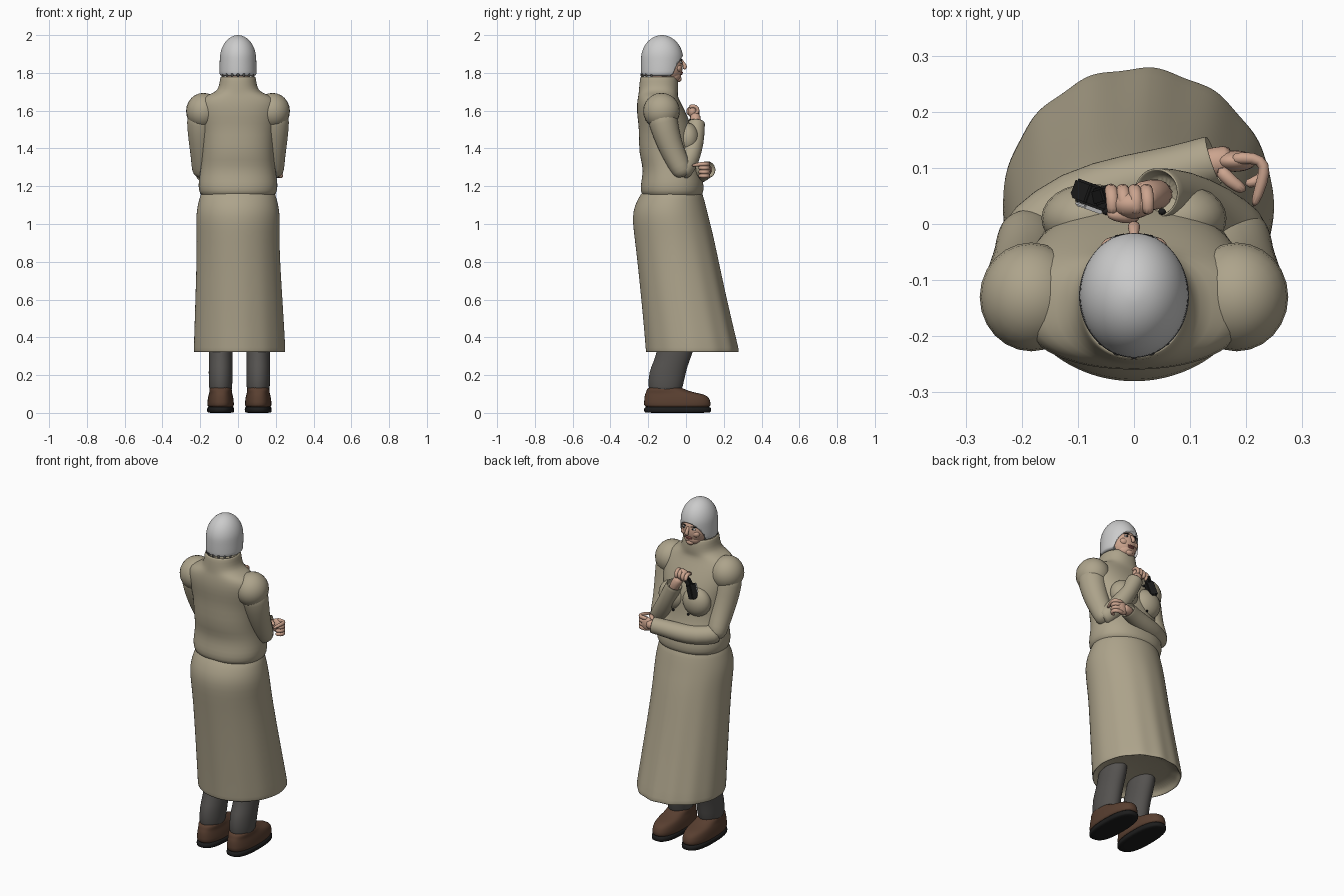
import bpy, bmesh, math
from mathutils import Vector, Matrix, Quaternion


def material(name, r, g, b):
    m = bpy.data.materials.new(name)
    m.diffuse_color = (r, g, b, 1)
    return m


COAT = material("coat_cloth", .42, .37, .26)
SKIN = material("skin", .60, .37, .27)
BROWN = material("boot_leather", .10, .05, .03)
TROUSER = material("trouser_cloth", .09, .085, .08)
BLACK = material("black", .012, .012, .012)
WHITE = material("eye_white", .75, .75, .72)
LIP = material("lips", .42, .14, .12)


def finish(name, bm, mat, levels=0):
    bmesh.ops.recalc_face_normals(bm, faces=bm.faces)
    me = bpy.data.meshes.new(name)
    bm.to_mesh(me)
    bm.free()
    for p in me.polygons:
        p.use_smooth = True
    ob = bpy.data.objects.new(name, me)
    bpy.context.collection.objects.link(ob)
    if mat:
        me.materials.append(mat)
    if levels:
        ob.modifiers.new("smooth", 'SUBSURF').levels = levels
        ob.modifiers["smooth"].render_levels = levels
    return ob


def skin_rings(bm, rings):
    vs = [[bm.verts.new(c) for c in ring] for ring in rings]
    n = len(vs[0])
    for a, b in zip(vs, vs[1:]):
        for i in range(n):
            bm.faces.new((a[i], a[(i + 1) % n], b[(i + 1) % n], b[i]))
    bm.faces.new(vs[0])
    bm.faces.new(vs[-1])


def loft(name, rows, mat, n=32, p=2.0, wave=None, levels=1):
    """Stack of superellipse rings: (z, x0, x1, y0, y1)."""
    rings = []
    for z, x0, x1, y0, y1 in rows:
        ring = []
        for i in range(n):
            a = 2 * math.pi * i / n
            c, s = math.cos(a), math.sin(a)
            k = 1 + (wave(a, z) if wave else 0)
            ring.append(((x0 + x1) / 2 + (x1 - x0) / 2 * k * math.copysign(abs(c) ** (2 / p), c),
                         (y0 + y1) / 2 + (y1 - y0) / 2 * k * math.copysign(abs(s) ** (2 / p), s), z))
        rings.append(ring)
    bm = bmesh.new()
    skin_rings(bm, rings)
    return finish(name, bm, mat, levels)


def tube(name, pts, mat, n=14, hollow=False, levels=1):
    """Round tube through (x, y, z, radius); hollow opens the far end."""
    P = [Vector(q[:3]) for q in pts]
    T = [(P[min(i + 1, len(P) - 1)] - P[max(i - 1, 0)]).normalized() for i in range(len(P))]
    q = T[0].to_track_quat('Z', 'Y')
    rings = []

    def ring(c, r):
        return [c + q @ Vector((r * math.cos(2 * math.pi * i / n), r * math.sin(2 * math.pi * i / n), 0))
                for i in range(n)]
    for i, c in enumerate(P):
        if i:
            q = T[i - 1].rotation_difference(T[i]) @ q
        rings.append(ring(c, pts[i][3]))
    if hollow:
        r = pts[-1][3]
        rings += [ring(P[-1] + T[-1] * .004, r * .97), ring(P[-1], r * .84), ring(P[-1] - T[-1] * .035, r * .78)]
    bm = bmesh.new()
    skin_rings(bm, rings)
    return finish(name, bm, mat, levels)


def ball(name, c, r, mat, seg=24, rot=(0, 0, 0)):
    bm = bmesh.new()
    bmesh.ops.create_uvsphere(bm, u_segments=seg, v_segments=seg // 2, radius=1)
    bmesh.ops.scale(bm, vec=r, verts=bm.verts)
    ob = finish(name, bm, mat)
    ob.location, ob.rotation_euler = c, rot
    return ob


def box(name, c, size, mat, rot=(0, 0, 0), bevel=.004):
    bm = bmesh.new()
    bmesh.ops.create_cube(bm, size=1)
    bmesh.ops.scale(bm, vec=size, verts=bm.verts)
    bmesh.ops.bevel(bm, geom=bm.edges[:], offset=bevel, segments=2, affect='EDGES')
    ob = finish(name, bm, mat)
    for p in ob.data.polygons:
        p.use_smooth = False
    ob.location, ob.rotation_euler = c, rot
    return ob


# Long coat skirt, folds growing towards the front hem
def folds(a, z):
    t = max(0, min(1, (1.1 - z) / .78))
    return t * .014 * math.cos(13 * a) * max(.25, math.sin(a))


loft("coat_skirt", [
    (.37, -.20, .215, -.17, .24), (.335, -.222, .237, -.198, .262), (.318, -.23, .245, -.208, .274),
    (.325, -.235, .25, -.213, .28), (.36, -.234, .249, -.214, .272), (.60, -.226, .235, -.236, .215),
    (.85, -.218, .219, -.262, .163), (.97, -.220, .220, -.278, .137), (1.04, -.222, .222, -.283, .118),
    (1.10, -.214, .214, -.272, .104), (1.16, -.197, .197, -.238, .088), (1.20, -.18, .18, -.21, .07)],
    COAT, n=80, wave=folds)

# Coat bodice up to the high collar
loft("coat_bodice", [
    (1.14, -.18, .18, -.21, .07), (1.155, -.202, .202, -.238, .09), (1.20, -.212, .212, -.242, .096),
    (1.25, -.205, .205, -.231, .085), (1.31, -.195, .195, -.229, .06), (1.37, -.19, .19, -.249, .045),
    (1.48, -.195, .195, -.249, .04), (1.53, -.205, .205, -.252, .025), (1.60, -.215, .215, -.262, -.005),
    (1.655, -.21, .21, -.258, -.035), (1.683, -.165, .165, -.252, -.045), (1.70, -.112, .112, -.250, -.042),
    (1.735, -.099, .099, -.247, -.04), (1.775, -.095, .095, -.243, -.045), (1.785, -.088, .088, -.236, -.055),
    (1.765, -.08, .08, -.225, -.065)], COAT, n=40, p=2.2)
for i, s in enumerate((-1, 1)):
    side = "left" if s < 0 else "right"
    ball(f"chest_{side}", (s * .08, .01, 1.45), (.085, .062, .085), COAT)
    ball(f"shoulder_{side}", (s * .183, -.13, 1.598), (.092, .097, .096), COAT)
    tube(f"upper_sleeve_{side}", [(s * .185, -.132, 1.61, .082), (s * .196, -.122, 1.54, .078),
                                  (s * .193, -.09, 1.43, .068), (s * .188, -.05, 1.34, .06),
                                  (s * .190, -.02, 1.28, .056), (s * .190, -.008, 1.25, .035)], COAT, 20)
    # Boots, soles and trouser legs
    cx = .107 if s > 0 else -.092
    loft(f"sole_{side}", [(0, cx - .066, cx + .066, -.215, .125), (.003, cx - .072, cx + .072, -.223, .134),
                          (.028, cx - .072, cx + .072, -.223, .134), (.034, cx - .066, cx + .066, -.215, .126)],
         BLACK, p=2.5)
    loft(f"boot_{side}", [(.025, cx - .068, cx + .068, -.22, .13), (.04, cx - .071, cx + .071, -.223, .132),
                          (.075, cx - .069, cx + .069, -.222, .128), (.098, cx - .063, cx + .063, -.218, .105),
                          (.108, cx - .06, cx + .06, -.212, .04), (.125, cx - .06, cx + .06, -.208, -.01),
                          (.14, cx - .054, cx + .054, -.195, -.03)], BROWN, p=2.4)
    loft(f"trouser_leg_{side}", [(.10, cx - .056, cx + .056, -.19, -.03), (.13, cx - .062, cx + .062, -.2, -.018),
                                 (.22, cx - .064, cx + .064, -.198, .0), (.27, cx - .062, cx + .062, -.17, .016),
                                 (.33, cx - .064, cx + .064, -.155, .04), (.42, cx - .06, cx + .06, -.13, .06)],
         TROUSER)

# Forearm raised to the chin, forearm folded across the belly
tube("raised_sleeve", [(.205, -.03, 1.265, .04), (.192, -.02, 1.28, .056), (.14, .02, 1.345, .054),
                       (.085, .05, 1.44, .048), (.04, .055, 1.535, .046)], COAT, 20, True)
tube("folded_sleeve", [(-.205, -.03, 1.275, .04), (-.19, -.02, 1.275, .055), (-.11, .045, 1.262, .055),
                       (0, .075, 1.268, .052), (.08, .093, 1.28, .048), (.14, .113, 1.288, .046)], COAT, 20, True)

# Hand of the folded arm, fingers curling back
tube("folded_wrist", [(.10, .10, 1.285, .028), (.15, .112, 1.287, .027), (.178, .113, 1.287, .03)], SKIN)
ball("folded_palm", (.18, .112, 1.285), (.038, .019, .04), SKIN)
for j in range(4):
    z = 1.318 - .021 * j
    tip = (.212, .028, z - .01, .008) if j == 0 else (.196, .07, z, .01)
    tube(f"folded_finger_{j + 1}", [(.17, .116, z, .012), (.215, .119, z, .012), (.234, .107, z, .0115),
                                    (.230, .078, z, .0115), tip], SKIN, 10)
tube("folded_thumb", [(.15, .10, 1.31, .014), (.172, .075, 1.315, .013), (.20, .058, 1.312, .010)], SKIN, 10)

# Raised fist
tube("raised_wrist", [(.055, .053, 1.49, .028), (.03, .053, 1.55, .028), (.005, .045, 1.585, .03)], SKIN)
ball("raised_palm", (-.003, .035, 1.597), (.038, .026, .036), SKIN)
for j in range(4):
    x = -.038 + .021 * j
    z = 1.606 + .006 * min(j, 2)
    tube(f"raised_finger_{j + 1}", [(x, .015, z, .012), (x, .042, z + .01, .012), (x - .003, .064, z - .006, .012),
                                    (x - .004, .062, z - .03, .012), (x - .002, .042, z - .035, .010)], SKIN, 10)
tube("raised_thumb", [(.01, .015, 1.58, .014), (-.02, .012, 1.605, .013), (-.05, .02, 1.61, .010)], SKIN, 10)

# Small hand-held device
box("device_grip", (-.055, .052, 1.572), (.03, .03, .05), BLACK, (0, .5, .3))
box("device_body", (-.077, .052, 1.525), (.045, .04, .085), BLACK, (0, .35, -.35))
box("device_plate", (-.083, .03, 1.53), (.036, .008, .07), None, (0, .35, -.35), .002)

# Head: neck, face and features
tube("neck", [(0, -.14, 1.66, .06), (0, -.13, 1.74, .058), (0, -.12, 1.82, .06)], SKIN, 20)
ball("face", (0, -.095, 1.835), (.078, .078, .092), SKIN, 32)
ball("jaw", (0, -.072, 1.785), (.054, .046, .038), SKIN)
ball("chin", (0, -.04, 1.767), (.024, .017, .016), SKIN)
tube("nose", [(0, -.025, 1.868, .007), (0, -.012, 1.848, .010), (0, .0, 1.830, .012), (0, -.015, 1.82, .010)], SKIN, 12)
ball("upper_lip", (0, -.024, 1.802), (.022, .009, .005), LIP)
ball("lower_lip", (0, -.026, 1.794), (.019, .009, .005), LIP)
for s in (-1, 1):
    side = "left" if s < 0 else "right"
    ball(f"cheek_{side}", (s * .036, -.043, 1.825), (.024, .02, .02), SKIN)
    ball(f"eye_{side}", (s * .03, -.029, 1.855), (.013, .008, .007), WHITE)
    ball(f"pupil_{side}", (s * .03, -.023, 1.855), (.005, .004, .006), BLACK, 12)
    tube(f"brow_{side}", [(s * .014, -.019, 1.868, .004), (s * .03, -.023, 1.872, .004),
                          (s * .048, -.034, 1.866, .003)], BLACK, 8)

# Smooth close-fitting headgear with an arched face opening
dome = [(1.783, -.08, .08, -.225, -.04), (1.786, -.097, .097, -.237, -.022), (1.80, -.099, .099, -.239, -.018)]
dome += [(1.872 + .128 * math.sin(t), -.097 * math.cos(t), .097 * math.cos(t),
          -.127 - .112 * math.cos(t), -.127 + .113 * math.cos(t)) for t in [i * math.pi / 18 for i in range(9)]]
dome.append((2.0, -.006, .006, -.133, -.121))
cap = loft("headgear", dome, None, n=40)
bm = bmesh.new()
bmesh.ops.create_cone(bm, cap_ends=True, segments=40, radius1=1, radius2=1, depth=1)
bmesh.ops.rotate(bm, cent=(0, 0, 0), matrix=Matrix.Rotation(math.pi / 2, 3, 'X'), verts=bm.verts)
bmesh.ops.scale(bm, vec=(.081, .3, .105), verts=bm.verts)
cutter = finish("opening_cutter", bm, None)
cutter.location = (0, .07, 1.785)
cutter.hide_render = True
cutter.hide_viewport = True
cut = cap.modifiers.new("face_opening", 'BOOLEAN')
cut.operation, cut.object, cut.solver = 'DIFFERENCE', cutter, 'EXACT'

# Hair tufts at the nape
for j in range(7):
    a = math.radians(-150 + 20 * j)
    x, y = .088 * math.cos(a), -.13 + .103 * math.sin(a)
    tube(f"hair_tuft_{j + 1}", [(x, y, 1.80, .010), (x * 1.02, y, 1.785, .008), (x * 1.05, y - .003, 1.772, .002)],
         TROUSER, 8)

# Coat buttons in two rows
for j, (z, y) in enumerate([(1.55, .022), (1.47, .055), (1.38, .05)]):
    for s in (-1, 1):
        ball(f"button_{j + 1}_{'left' if s < 0 else 'right'}", (s * .05, y, z), (.007, .006, .007), BLACK, 12)
